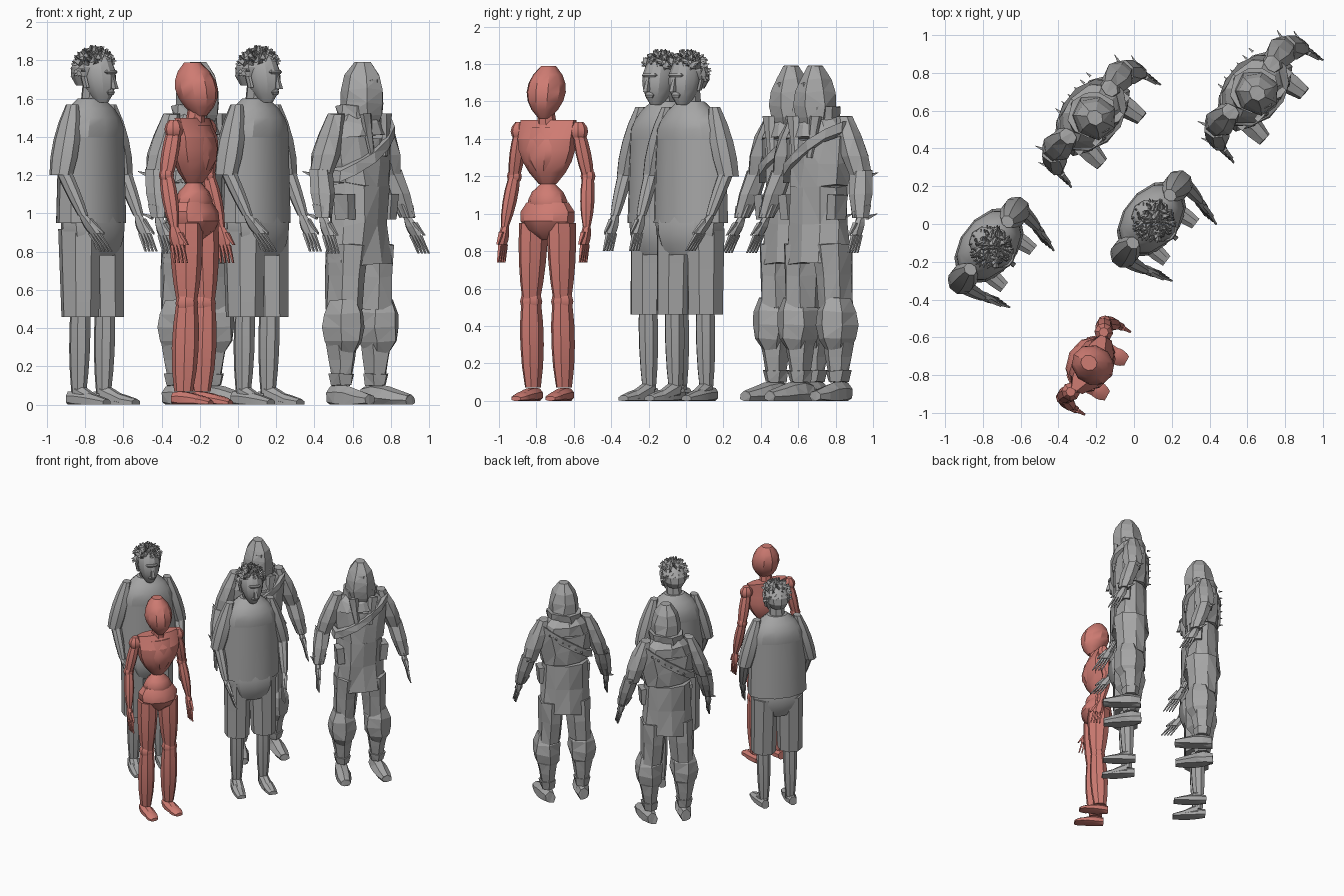
import bpy
import bmesh
import math
import random
from mathutils import Matrix, Vector

random.seed(4)
default_cube = bpy.data.objects.get("Cube")
if default_cube:
    bpy.data.objects.remove(default_cube, do_unlink=True)


def material(name, red, green, blue):
    colour = (red, green, blue, 1)
    mat = bpy.data.materials.new(name)
    mat.use_nodes = True
    mat.diffuse_color = colour
    mat.node_tree.nodes["Principled BSDF"].inputs["Base Color"].default_value = colour
    return mat


def at(x, y, z):
    return Vector((x, y, z))


def centre(z, y=0):
    return Vector((0, y, z))


def blend(pair, t):
    return pair[0] + (pair[1] - pair[0]) * t


class Figure:
    """A standing figure facing -y, made of tapered and bulging parts."""

    def __init__(self, label, mat, smooth, rough):
        self.label, self.mat, self.smooth, self.rough = label, mat, smooth, rough
        self.parts = []

    def finish(self, name, bm, smooth, pair):
        bmesh.ops.recalc_face_normals(bm, faces=bm.faces)
        mesh = bpy.data.meshes.new(self.label + " " + name)
        bm.to_mesh(mesh)
        bm.free()
        mesh.materials.append(self.mat)
        if smooth:
            mesh.shade_smooth()
            mesh.set_sharp_from_angle(angle=math.radians(smooth))
        item = bpy.data.objects.new(mesh.name, mesh)
        bpy.context.collection.objects.link(item)
        if pair:
            mirror = item.modifiers.new("left and right", "MIRROR")
            mirror.use_mirror_merge = False
        self.parts.append(item)

    def part(self, name, start, end, wide, deep=(1, 1), bulge=0, sides=8, steps=4, lean=0, pair=False):
        """Skin rings from start to end; deep is the ratio of depth to width at each end."""
        bm = bmesh.new()
        along = end - start
        upright = abs(along.y) > abs(along.z)
        rings = []
        for step in range(steps + 1):
            t = step / steps
            radius = blend(wide, t) + bulge * abs(math.sin(math.pi * t)) ** .8
            ring = []
            for i in range(sides):
                angle = math.tau * (i + .5) / sides
                u = radius * math.cos(angle)
                v = radius * blend(deep, t) * math.sin(angle)
                point = start.lerp(end, t) + (at(u, 0, v) if upright else at(u, v, lean * u))
                noise = self.rough * radius
                point += Vector([random.uniform(-noise, noise) for axis in "xyz"])
                point.z = max(point.z, 0)
                ring.append(bm.verts.new(point))
            rings.append(ring)
        for low, high in zip(rings, rings[1:]):
            for i in range(sides):
                bm.faces.new((low[i - 1], low[i], high[i], high[i - 1]))
        bm.faces.new(rings[0])
        bm.faces.new(rings[-1])
        if self.rough:
            bmesh.ops.triangulate(bm, faces=bm.faces)
        self.finish(name, bm, self.smooth, pair)

    def pair(self, name, start, end, wide, **shape):
        self.part(name, start, end, wide, pair=True, **shape)

    def ball(self, name, middle, radius):
        half = centre(radius)
        self.pair(name, middle - half, middle + half, wide=(radius / 2, radius / 2), bulge=radius / 2)

    def hands(self, wrist, tip):
        knuckle = wrist.lerp(tip, .5)
        self.pair("palms", wrist, knuckle, wide=(.02, .015), deep=(1.2, 2.5), sides=6, bulge=.005)
        for i in range(4):
            spread = at(0, (i - 1.5) / 50, 0)
            self.pair("fingers", knuckle + spread, tip + spread * 1.2, wide=(.012, .006), sides=4, steps=2)
        reach = at(0, -.03, 0)
        self.pair("thumbs", wrist.lerp(knuckle, .3) + reach, knuckle + reach * 2, wide=(.016, .008), sides=4)

    def place(self, angle, *spots):
        """Stand the figure on the first spot and linked copies on the others."""
        for spot in spots:
            pose = Matrix.Translation(spot) @ Matrix.Rotation(math.radians(angle), 4, "Z")
            for item in self.parts:
                if spot is not spots[0]:
                    item = item.copy()
                    bpy.context.collection.objects.link(item)
                item.matrix_world = pose


grey = material("stone grey", .38, .38, .38)
clay = material("clay red", .62, .2, .17)

# Jointed mannequin: head and trunk
doll = Figure("mannequin", clay, smooth=32, rough=0)
waist, bosom = centre(1.16), centre(1.4, -.01)
doll.part("head", centre(1.51, -.04), centre(1.79, .01), wide=(.03, .04), deep=(1.1, 1.1), bulge=.07, sides=10, steps=6)
doll.part("neck", centre(1.4), centre(1.6, -.02), wide=(.06, .04))
doll.part("ribs", waist, bosom, wide=(.05, .17), deep=(.9, .55), bulge=.03, sides=10)
doll.part("yoke", bosom, centre(1.5, .01), wide=(.17, .17), deep=(.55, .3), sides=10, steps=2)
doll.part("breastplate", centre(1.22, -.04), centre(1.46, -.03), wide=(.05, .11), deep=(.9, .4), bulge=.05)
doll.part("belly", centre(.98), waist, wide=(.08, .04), deep=(.8, .9), bulge=.05, sides=10)
doll.part("pelvis", centre(.86), centre(1.06), wide=(.04, .12), deep=(1, .7), bulge=.07, sides=10)

# Mannequin limbs
shoulder, elbow, wrist = at(.18, .02, 1.44), at(.225, .04, 1.2), at(.25, -.02, .93)
hip, knee, ankle = at(.085, 0, .95), at(.095, -.01, .53), at(.095, .01, .07)
doll.ball("shoulders", shoulder, .05)
doll.pair("upper arms", shoulder, elbow, wide=(.03, .03), deep=(1.2, 1.2), bulge=.01)
doll.ball("elbows", elbow, .04)
doll.pair("forearms", elbow, wrist, wide=(.03, .02), deep=(1.2, 1.2), bulge=.012)
doll.hands(wrist, at(.25, -.06, .74))
doll.pair("thighs", hip, knee, wide=(.075, .045), deep=(1.2, 1.2), bulge=.01)
doll.ball("knees", knee, .06)
doll.pair("shins", knee, ankle, wide=(.052, .04), deep=(1.1, 1.3), bulge=.015)
doll.pair("feet", at(.095, .07, .03), at(.1, -.1, .02), wide=(.03, .045), deep=(1.2, .6), bulge=.012)
doll.pair("toes", at(.1, -.08, .02), at(.105, -.16, .01), wide=(.045, .03), deep=(.7, .5), bulge=.01)
doll.place(61, at(-.23, -.74, 0))

# Casual man: clothes
man = Figure("man", grey, smooth=28, rough=0)
chest = centre(1.4, .01)
man.part("shirt", centre(.95, .01), chest, wide=(.23, .215), deep=(.65, .65), sides=12)
man.part("shirt shoulders", chest, centre(1.6, .01), wide=(.215, .08), deep=(.65, .8), bulge=.035, sides=12)
man.part("shorts seat", centre(.78), centre(1), wide=(.14, .2), deep=(.8, .65), bulge=.03, sides=10)

# Man's head
man.part("neck", centre(1.55, .01), centre(1.7, -.01), wide=(.06, .06))
man.part("head", centre(1.58, -.06), centre(1.84, -.02), wide=(.03, .05), deep=(1.2, 1.2), bulge=.043, sides=12, steps=6)
man.part("nose", centre(1.65, -.15), centre(1.73, -.13), wide=(.018, .01), sides=4, steps=1)
man.part("mouth", centre(1.62, -.12), centre(1.65, -.12), wide=(.02, .02), deep=(.5, .5), bulge=.01, steps=2)
man.part("brow", centre(1.73, -.12), centre(1.75, -.12), wide=(.04, .04), deep=(.5, .5), bulge=.01, steps=2)
man.pair("ears", at(.08, -.02, 1.66), at(.09, -.01, 1.72), wide=(.01, .01), deep=(2, 2), sides=6)
man.part("hair cap", centre(1.67, .03), centre(1.86, -.01), wide=(.06, .02), deep=(1.1, 1.2), bulge=.055, sides=10)

# Tousled locks around the crown, kept off the face
hair = bmesh.new()
for lock in range(150):
    turn = random.uniform(0, math.tau)
    front = math.sin(turn) < -.2
    rise = random.uniform(.3 if front else -.4, 1)
    level = math.sqrt(1 - rise * rise)
    out = at(math.cos(turn) * level, math.sin(turn) * level, rise)
    root = centre(1.76, -.01) + out / 10
    lean = out + Vector([random.uniform(-.9, .9) for axis in "xyz"])
    aim = lean.to_track_quat("Z", "Y").to_matrix().to_4x4()
    bmesh.ops.create_cone(hair, segments=3, radius1=.02, radius2=.003, depth=.05, cap_ends=True,
                          matrix=Matrix.Translation(root) @ aim)
man.finish("hair locks", hair, smooth=0, pair=False)

# Man's limbs
elbow, wrist = at(.255, .01, 1.2), at(.235, -.12, .99)
hip, knee, ankle = at(.1, .01, .92), at(.105, 0, .5), at(.105, .01, .06)
man.pair("sleeves", at(.16, .01, 1.57), elbow, wide=(.03, .055), deep=(1.2, 1.2), bulge=.02)
man.pair("forearms", elbow + centre(.05), wrist, wide=(.04, .025), deep=(1.1, 1.2), bulge=.005)
man.hands(wrist, at(.19, -.24, .8))
man.pair("shorts legs", hip, knee - centre(.04), wide=(.1, .095), deep=(1.2, 1.1))
man.pair("calves", knee, ankle, wide=(.05, .035), deep=(1.1, 1.2), bulge=.008)
man.pair("feet", at(.11, .07, .03), at(.125, -.19, .01), wide=(.03, .035), deep=(1.4, .6), bulge=.015)
man.pair("insteps", ankle, at(.115, -.12, .02), wide=(.04, .04), deep=(1.4, .6))
man.place(52, at(-.76, -.12, 0), at(.1, .02, 0))

# Hooded traveller: rough faceted hood and coat
rover = Figure("traveller", grey, smooth=0, rough=.08)
waist, chest = centre(1.15, .01), centre(1.4, .02)
rover.part("hood", centre(1.44), centre(1.79, -.01), wide=(.08, .04), deep=(1.1, 1.1), bulge=.055, sides=7, steps=5)
rover.part("face", centre(1.48, -.07), centre(1.7, -.08), wide=(.03, .04), deep=(.7, .7), bulge=.02, sides=6)
rover.part("coat", centre(.74, .01), waist, wide=(.19, .17), deep=(.75, .8), sides=10, steps=2)
rover.part("coat chest", waist, chest, wide=(.17, .21), deep=(.8, .65), bulge=.01, sides=10, steps=2)
rover.part("coat shoulders", chest, centre(1.55, .02), wide=(.21, .09), deep=(.65, .9), bulge=.02, sides=10, steps=2)
rover.part("collar", centre(1.44, .01), centre(1.57, .02), wide=(.12, .13), deep=(.9, .9), sides=9, steps=2)
rover.pair("collar flaps", at(.05, -.12, 1.3), at(.08, -.1, 1.52), wide=(.02, .04), deep=(.5, .5), sides=5, steps=2)
rover.pair("pockets", at(.165, -.03, .97), at(.175, -.03, 1.1), wide=(.04, .04), deep=(1.6, 1.8), sides=4, steps=1)
rover.rough = .02
rover.part("strap", centre(1.3, .01), centre(1.36, .01), wide=(.215, .215), deep=(.74, .74), sides=12, steps=1, lean=.65)
for i in range(6):
    stud = at(.15 - i / 20, .15, 1.43 - i / 30)
    rover.part("strap studs", stud, stud + at(0, .03, 0), wide=(.01, .002), sides=4, steps=1)
rover.rough = .08

# Traveller's limbs
shoulder, elbow, wrist = at(.17, .03, 1.52), at(.28, .04, 1.2), at(.335, -.03, .98)
hip, knee, ankle = at(.1, .01, .84), at(.14, 0, .55), at(.135, .02, .1)
rover.pair("sleeves", shoulder, elbow, wide=(.04, .055), deep=(1.2, 1.2), bulge=.02, sides=7, steps=3)
rover.pair("forearms", elbow + centre(.03), wrist, wide=(.06, .04), deep=(1.1, 1.1), bulge=.01, sides=7, steps=2)
rover.pair("cuffs", wrist, wrist.lerp(elbow, .3), wide=(.045, .055), sides=6, steps=1)
rover.hands(wrist, at(.36, -.12, .79))
for joint in (wrist, elbow):
    thorn = joint + at(.02, .03, 0)
    rover.pair("arm thorns", thorn, thorn + at(.02, .06, .02), wide=(.015, .002), sides=4, steps=1)
rover.pair("coat skirts", hip, at(.12, .02, .5), wide=(.1, .085), deep=(1.3, 1.3), sides=7, steps=2)
rover.pair("knee wraps", knee, at(.14, .01, .26), wide=(.07, .055), deep=(1.2, 1.2), bulge=.045, sides=6)
rover.pair("shins", at(.138, .02, .36), ankle, wide=(.09, .045), deep=(1.1, 1.2), sides=6, steps=2)
rover.pair("boot cuffs", ankle, ankle + centre(.06), wide=(.055, .07), deep=(1.1, 1.1), sides=6, steps=1)
rover.pair("boots", at(.13, .1, .04), at(.16, -.2, .02), wide=(.04, .04), deep=(1.4, .8), bulge=.022, sides=7)
rover.place(49, at(.645, .7, 0), at(-.215, .57, 0))
